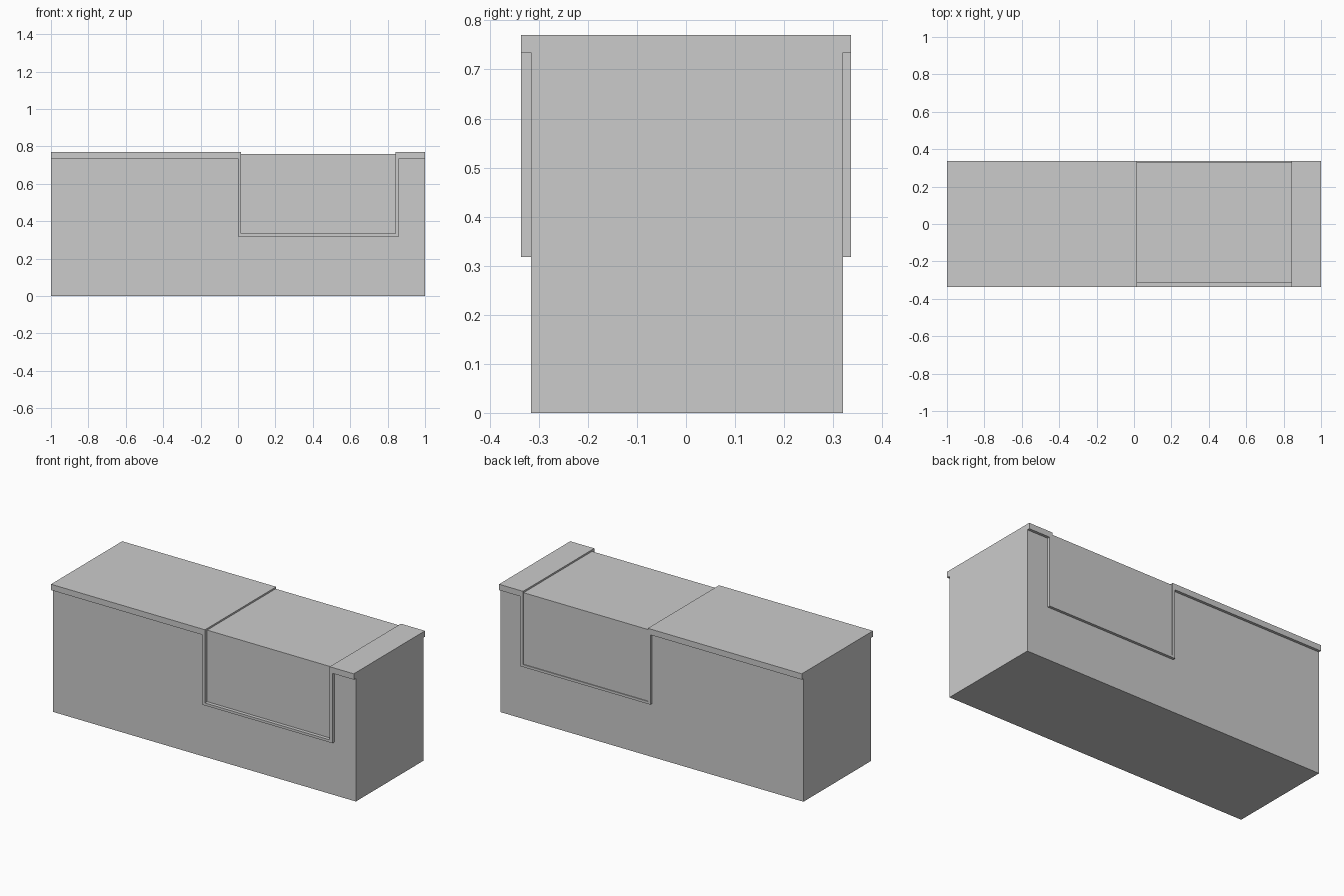
import bpy, bmesh

if "Cube" in bpy.data.objects:
    bpy.data.objects.remove(bpy.data.objects["Cube"])


def extrude_profile(name, pts, y0, y1):
    """Extrude an x/z outline from y0 to y1."""
    bm = bmesh.new()
    face = bm.faces.new([bm.verts.new((x, y0, z)) for x, z in pts])
    ext = bmesh.ops.extrude_face_region(bm, geom=[face])
    moved = [g for g in ext["geom"] if isinstance(g, bmesh.types.BMVert)]
    bmesh.ops.translate(bm, verts=moved, vec=(0, y1 - y0, 0))
    bmesh.ops.recalc_face_normals(bm, faces=bm.faces)
    mesh = bpy.data.meshes.new(name)
    bm.to_mesh(mesh)
    bm.free()
    obj = bpy.data.objects.new(name, mesh)
    bpy.context.collection.objects.link(obj)
    return obj


# Stepped lines along the underside and the top of the trim
under = [(-1, 0.735), (0, 0.735), (0, 0.318), (0.86, 0.318), (0.86, 0.735), (1, 0.735)]
top = [(-1, 0.77), (0.017, 0.77), (0.017, 0.333), (0.841, 0.333), (0.841, 0.77), (1, 0.77)]

# Main block with a recess in its top
extrude_profile("counter_body", [(-1, 0)] + under + [(1, 0)], -0.316, 0.32)

# Overhanging worktop that wraps down around the recess
extrude_profile("worktop_trim", under + top[::-1], -0.336, 0.336)

# Inset block filling the recess, slightly lower than the worktop
insert = [(0.017, 0.333), (0.841, 0.333), (0.841, 0.76), (0.017, 0.76)]
extrude_profile("recess_insert", insert, -0.315, 0.331)
